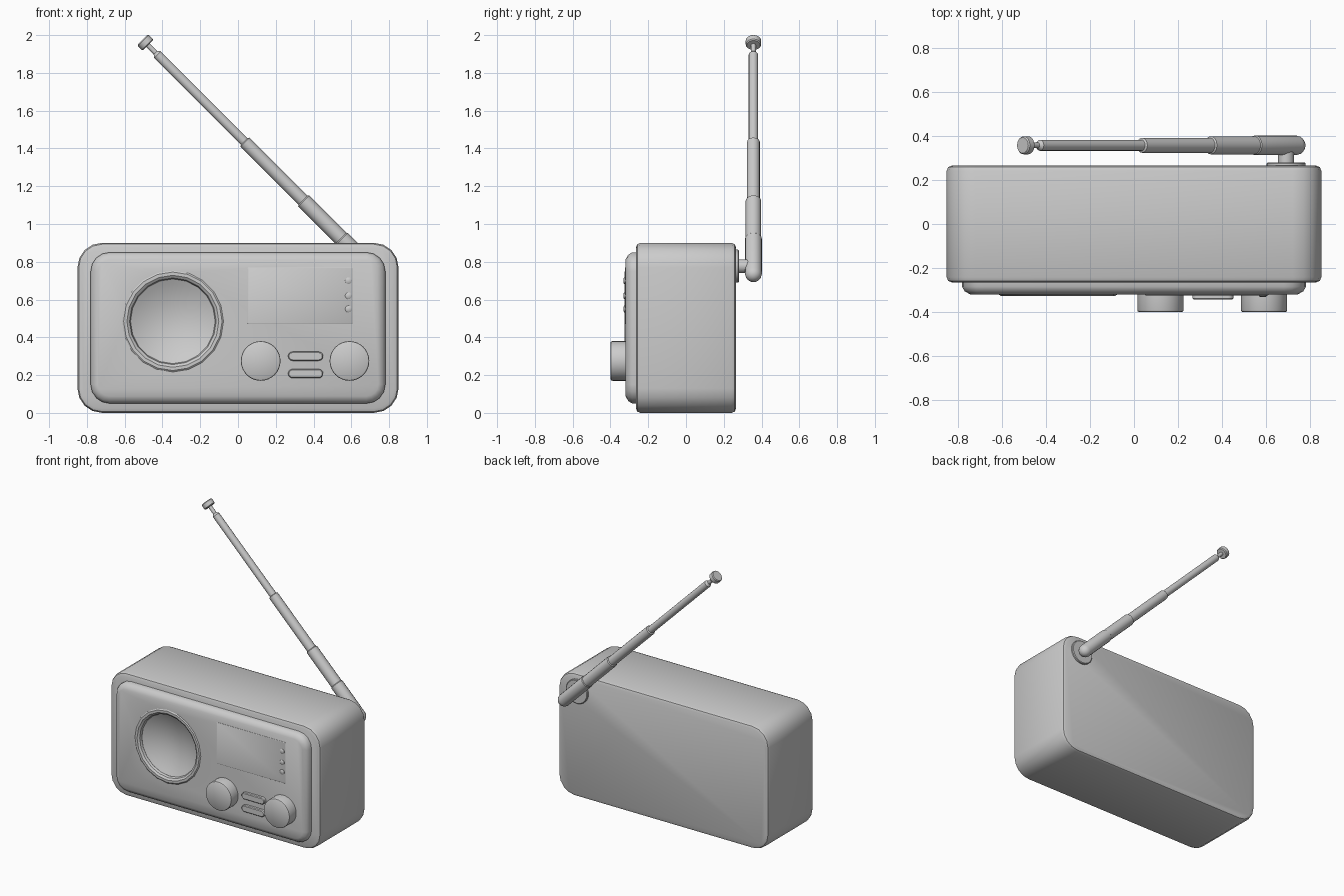
import bpy, bmesh, math
from mathutils import Vector, Matrix

if "Cube" in bpy.data.objects:
    bpy.data.objects.remove(bpy.data.objects["Cube"])


def finish(name, bm, angle=35):
    bmesh.ops.recalc_face_normals(bm, faces=bm.faces)
    me = bpy.data.meshes.new(name)
    bm.to_mesh(me)
    bm.free()
    ob = bpy.data.objects.new(name, me)
    bpy.context.collection.objects.link(ob)
    smooth(ob, angle)
    return ob


def smooth(ob, angle=35):
    bpy.ops.object.select_all(action='DESELECT')
    ob.select_set(True)
    bpy.context.view_layer.objects.active = ob
    bpy.ops.object.shade_smooth_by_angle(angle=math.radians(angle))


def rounded_slab(name, cx, cz, hw, hh, radius, layers, seg=4):
    """Rounded rectangle in xz, lofted through (inset, y) layers."""
    bm = bmesh.new()
    loops = []
    for inset, y in layers:
        r = max(radius - inset, 0.002)
        loop = []
        for k, (sx, sz) in enumerate(((1, 1), (-1, 1), (-1, -1), (1, -1))):
            for i in range(seg + 1):
                a = math.pi / 2 * (k + i / seg)
                loop.append(bm.verts.new((
                    cx + sx * (hw - inset - r) + r * math.cos(a), y,
                    cz + sz * (hh - inset - r) + r * math.sin(a))))
        loops.append(loop)
    n = len(loops[0])
    for a, b in zip(loops, loops[1:]):
        for i in range(n):
            bm.faces.new((a[i], a[(i + 1) % n], b[(i + 1) % n], b[i]))
    bm.faces.new(loops[0])
    bm.faces.new(loops[-1])
    return finish(name, bm)


def lathe(name, profile, origin, axis, sides=24):
    """Revolve (radius, distance) points about an axis through origin."""
    bm = bmesh.new()
    rot = Vector((0, 0, 1)).rotation_difference(Vector(axis)).to_matrix().to_4x4()
    mat = Matrix.Translation(origin) @ rot
    rings = []
    for r, d in profile:
        count = 1 if r == 0 else sides
        rings.append([bm.verts.new(mat @ Vector((
            r * math.cos(2 * math.pi * i / sides),
            r * math.sin(2 * math.pi * i / sides), d))) for i in range(count)])
    for a, b in zip(rings, rings[1:]):
        for i in range(sides):
            j = (i + 1) % sides
            if len(a) == 1:
                bm.faces.new((a[0], b[i], b[j]))
            elif len(b) == 1:
                bm.faces.new((a[i], a[j], b[0]))
            else:
                bm.faces.new((a[i], a[j], b[j], b[i]))
    return finish(name, bm)


FRONT = (0, -1, 0)

# Cabinet and raised front panel
body = rounded_slab("cabinet", 0, 0.45, 0.85, 0.45, 0.13, [
    (0.024, -0.265), (0.007, -0.258), (0, -0.241),
    (0, 0.241), (0.007, 0.258), (0.024, 0.265)])
panel = rounded_slab("front_panel", 0, 0.45, 0.78, 0.40, 0.10, [
    (0, -0.25), (0, -0.285), (0.012, -0.305), (0.038, -0.32)])

# Speaker opening cut through the panel into the cabinet
SX, SZ = -0.345, 0.485
cutter = lathe("speaker_cutter", [(0, -0.10), (0.255, -0.10), (0.255, 0.2), (0, 0.2)],
               (SX, -0.32, SZ), FRONT, 20)
cutter.hide_render = True
for ob in (body, panel):
    mod = ob.modifiers.new("speaker_opening", 'BOOLEAN')
    mod.operation = 'DIFFERENCE'
    mod.solver = 'EXACT'
    mod.object = cutter
    bpy.context.view_layer.objects.active = ob
    bpy.ops.object.modifier_apply(modifier=mod.name)
    smooth(ob)
bpy.data.objects.remove(cutter)

# Speaker rim and concave cone
rim = [(0.252 + 0.028 * math.cos(2 * math.pi * i / 10),
        0.028 * math.sin(2 * math.pi * i / 10)) for i in range(11)]
lathe("speaker_rim", rim, (SX, -0.299, SZ), FRONT, 20)
cone = [(0.24 * i / 6, 0.065 * (i / 6) ** 2) for i in range(7)]
lathe("speaker_cone", cone, (SX, -0.24, SZ), FRONT, 20)

# Display with indicator dots
rounded_slab("display", 0.33, 0.62, 0.28, 0.15, 0.008,
             [(0, -0.315), (0, -0.322), (0.003, -0.324)], 2)
for i, z in enumerate((0.70, 0.62, 0.55)):
    lathe(f"indicator_{i + 1}", [(0.018, 0), (0.018, 0.009), (0.012, 0.013), (0, 0.013)],
          (0.585, -0.318, z), FRONT, 12)

# Knobs and buttons
for side, x in (("left", 0.12), ("right", 0.59)):
    lathe(f"{side}_knob", [(0.105, 0), (0.105, 0.08), (0.103, 0.086), (0.097, 0.09), (0, 0.09)],
          (x, -0.31, 0.275), FRONT, 32)
for name, z in (("upper", 0.30), ("lower", 0.208)):
    rounded_slab(f"{name}_button", 0.358, z, 0.093, 0.024, 0.024,
                 [(0, -0.31), (0, -0.337), (0.005, -0.342)])

# Aerial mount on the back
lathe("aerial_mount", [(0, 0), (0.088, 0), (0.088, 0.02), (0.083, 0.025), (0, 0.025)],
      (0.69, 0.255, 0.777), (0, 1, 0), 20)
lathe("aerial_pivot", [(0.036, 0), (0.036, 0.08)], (0.69, 0.27, 0.777), (0, 1, 0), 16)

# Telescopic aerial: rounded foot, stepped tubes, thin neck and end cap
foot = [(0.045 * math.sin(a), -0.045 * math.cos(a))
        for a in (math.pi / 2 * i / 4 for i in range(5))]
foot[0] = (0, -0.045)
tubes = foot + [(0.045, 0.26), (0.041, 0.265), (0.041, 0.545), (0.034, 0.55),
                (0.034, 0.985), (0.025, 0.99), (0.025, 1.64), (0.013, 1.655),
                (0.013, 1.71), (0.036, 1.71), (0.041, 1.716), (0.041, 1.745),
                (0.036, 1.751), (0, 1.751)]
lathe("aerial", tubes, (0.733, 0.357, 0.737), (-1, 0, 1), 16)
